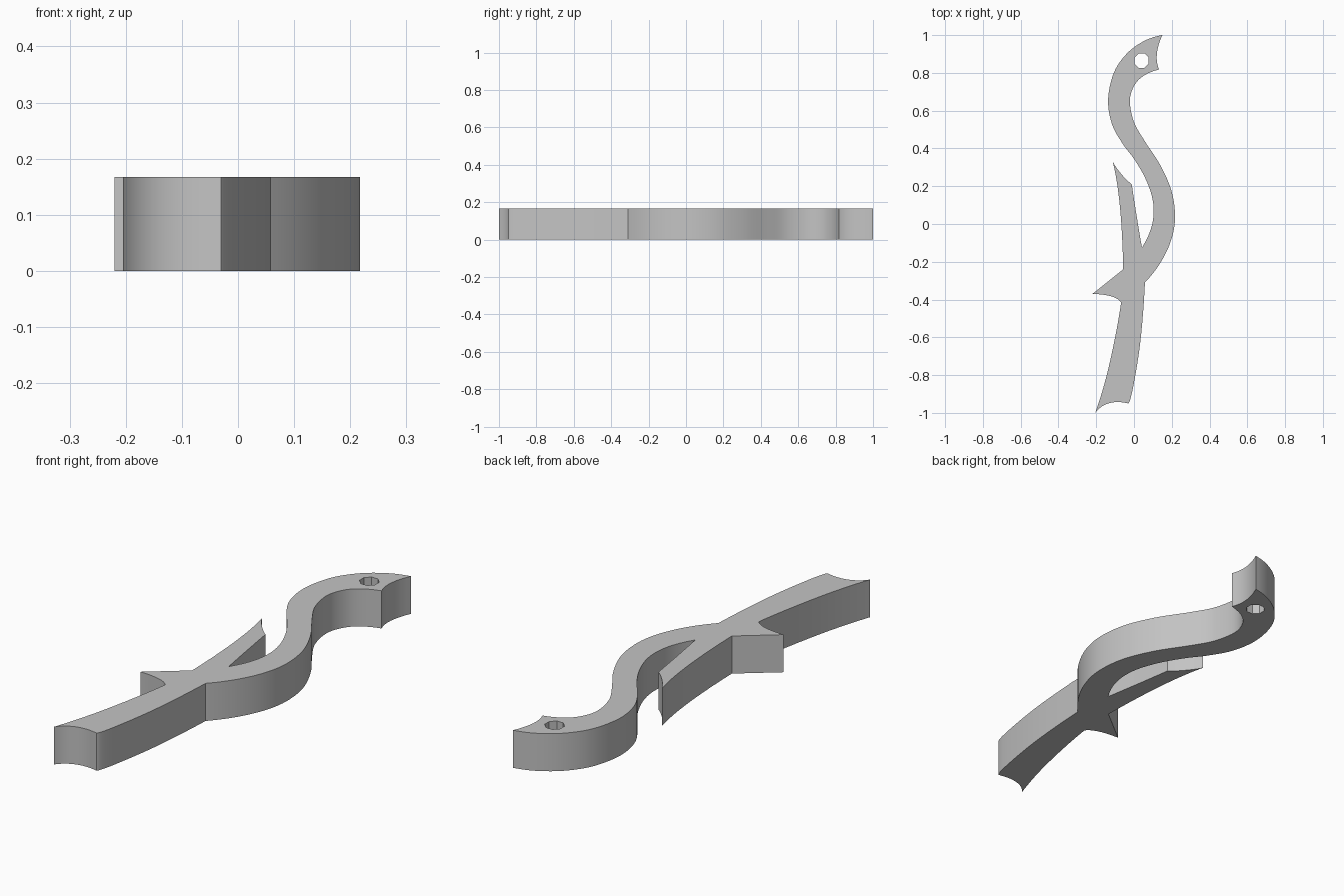
import bpy
import bmesh
import math
from mathutils import Vector

THICKNESS = 0.167

default_cube = bpy.data.objects.get("Cube")
if default_cube:
    bpy.data.objects.remove(default_cube, do_unlink=True)


def smooth_edge(points, steps=6):
    """Sample a smooth curve through the points, leaving out the last one."""
    pts = [Vector(p) for p in points]
    # Reflect a ghost point past each end so that the curve keeps its bend
    first = pts[0] * 2 - pts[1]
    last = pts[-1] * 2 - pts[-2]
    if len(pts) > 2:
        first = pts[0] * 3 - pts[1] * 3 + pts[2]
        last = pts[-1] * 3 - pts[-2] * 3 + pts[-3]
    chain = [first] + pts + [last]
    samples = []
    for a, b, c, d in zip(chain, chain[1:], chain[2:], chain[3:]):
        for i in range(steps):
            t = i / steps
            samples.append(0.5 * (b * 2 + (c - a) * t
                                  + (a * 2 - b * 5 + c * 4 - d) * t ** 2
                                  + (b * 3 - a - c * 3 + d) * t ** 3))
    return samples


def add_loop(curve, points):
    """Add a closed straight-sided outline to a filled curve."""
    spline = curve.splines.new("POLY")
    spline.points.add(len(points) - 1)
    for target, p in zip(spline.points, points):
        target.co = (p.x, p.y, 0, 1)
    spline.use_cyclic_u = True


# Corners where the edges of the outline meet
head_tip = (0.15, 1.0)
crotch = (0.042, -0.125)
prong_shoulder = (-0.012, 0.21)
prong_tip = (-0.113, 0.33)
thorn_top = (-0.057, -0.24)
thorn_tip = (-0.22, -0.37)
thorn_base = (-0.068, -0.415)
tail_left = (-0.205, -1.0)
tail_right = (-0.03, -0.95)
stem_join = (0.058, -0.31)
head_lip = (0.133, 0.818)

# Edges of the outline, counterclockwise from the head
neck_outer = [head_tip, (0.05, 0.967), (-0.04, 0.9), (-0.107, 0.8),
              (-0.137, 0.66), (-0.117, 0.53), (-0.06, 0.425), (0, 0.345),
              (0.056, 0.25), (0.094, 0.15), (0.104, 0.06), (0.088, -0.03), crotch]
prong_inner = [crotch, (0.016, 0.03), prong_shoulder]
prong_end = [prong_shoulder, (-0.066, 0.263), prong_tip]
prong_outer = [prong_tip, (-0.086, 0.19), (-0.067, 0), thorn_top]
thorn_upper = [thorn_top, thorn_tip]
thorn_lower = [thorn_tip, (-0.12, -0.383), thorn_base]
tail_inner = [thorn_base, (-0.1, -0.6), (-0.147, -0.81), tail_left]
tail_end = [tail_left, (-0.16, -0.96), (-0.1, -0.943), tail_right]
tail_outer = [tail_right, (-0.004, -0.86), (0.034, -0.62), stem_join]
neck_inner = [stem_join, (0.14, -0.205), (0.195, -0.09), (0.217, 0.03),
              (0.2, 0.17), (0.14, 0.31), (0.056, 0.44), (0, 0.54),
              (-0.022, 0.65), (0, 0.73), (0.05, 0.784), head_lip]
head_mouth = [head_lip, (0.121, 0.9), head_tip]

outline = []
for edge in (neck_outer, prong_inner, prong_end, prong_outer, thorn_upper,
             thorn_lower, tail_inner, tail_end, tail_outer, neck_inner, head_mouth):
    outline += smooth_edge(edge)

# Eyelet through the head
eyelet = [Vector((0.04 + 0.041 * math.cos(a), 0.865 + 0.041 * math.sin(a)))
          for a in (math.tau * (i + 0.5) / 8 for i in range(8))]

# Filled, extruded plate
curve = bpy.data.curves.new("branch_profile", "CURVE")
curve.dimensions = "2D"
curve.fill_mode = "BOTH"
curve.extrude = THICKNESS / 2
add_loop(curve, outline)
add_loop(curve, eyelet)

# Turn the profile into a clean solid standing on the ground
profile = bpy.data.objects.new("branch_profile", curve)
bpy.context.collection.objects.link(profile)
bpy.context.view_layer.update()
evaluated = profile.evaluated_get(bpy.context.evaluated_depsgraph_get())
mesh = bpy.data.meshes.new_from_object(evaluated)
bpy.data.objects.remove(profile, do_unlink=True)

bm = bmesh.new()
bm.from_mesh(mesh)
bmesh.ops.remove_doubles(bm, verts=bm.verts, dist=0.0001)
bmesh.ops.translate(bm, verts=bm.verts, vec=(0, 0, THICKNESS / 2))
bmesh.ops.recalc_face_normals(bm, faces=bm.faces)
bm.to_mesh(mesh)
bm.free()

branch = bpy.data.objects.new("curved_branch", mesh)
bpy.context.collection.objects.link(branch)

# Plain grey
grey = bpy.data.materials.new("light_grey")
grey.use_nodes = True
colour = (0.55, 0.55, 0.55, 1)
grey.diffuse_color = colour
grey.node_tree.nodes["Principled BSDF"].inputs["Base Color"].default_value = colour
mesh.materials.clear()
mesh.materials.append(grey)

# Smooth the curved sides and keep the corners sharp
bpy.ops.object.select_all(action="DESELECT")
branch.select_set(True)
bpy.context.view_layer.objects.active = branch
bpy.ops.object.shade_smooth_by_angle(angle=math.radians(30))
